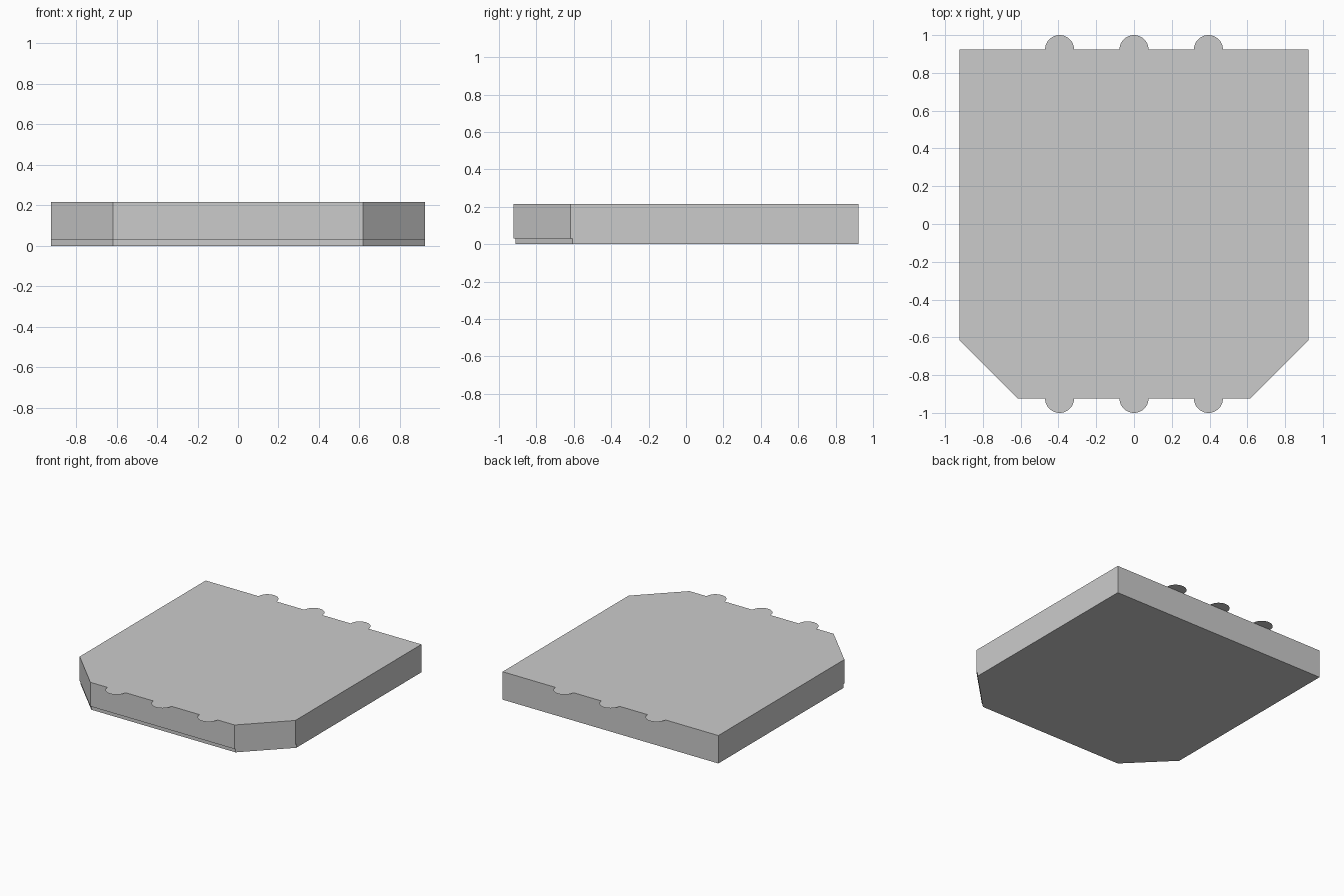
import bpy, bmesh, math

if "Cube" in bpy.data.objects:
    bpy.data.objects.remove(bpy.data.objects["Cube"])

HALF, CUT, TOP, LEDGE = 0.923, 0.617, 0.216, 0.03


def make_object(name, bm):
    mesh = bpy.data.meshes.new(name)
    bm.to_mesh(mesh)
    bm.free()
    obj = bpy.data.objects.new(name, mesh)
    bpy.context.collection.objects.link(obj)
    return obj


def outline(front, corner):
    # Square tile outline with both front corners cut off
    return [(-CUT, front), (CUT, front), (HALF, corner), (HALF, HALF),
            (-HALF, HALF), (-HALF, corner)]


# Tile body: slightly recessed base course, ledge, then the full-size slab
bm = bmesh.new()
levels = [(-0.912, -0.606, 0), (-0.912, -0.606, LEDGE),
          (-HALF, -CUT, LEDGE), (-HALF, -CUT, TOP)]
rings = [[bm.verts.new((x, y, z)) for x, y in outline(f, c)] for f, c, z in levels]
for lower, upper in zip(rings, rings[1:]):
    for i in range(6):
        j = (i + 1) % 6
        quad = (lower[i], lower[j], upper[j], upper[i])
        bm.faces.new(quad)
bm.faces.new(rings[0][::-1])
bm.faces.new(rings[-1])
# Back edge and sides have no ledge, so clean up the zero-area faces there
bmesh.ops.remove_doubles(bm, verts=bm.verts, dist=1e-5)
bmesh.ops.dissolve_degenerate(bm, edges=bm.edges, dist=1e-5)
bmesh.ops.recalc_face_normals(bm, faces=bm.faces)
make_object("tile_body", bm)

# Paper-thin half-round tabs flush with the top, three on each of two edges
R, STEPS = 0.077, 24
for side, label in ((1, "back"), (-1, "front")):
    for n, x in enumerate((-0.394, 0, 0.394)):
        bm = bmesh.new()
        arc = [(x + side * R * math.cos(math.pi * k / STEPS),
                side * (HALF + R * math.sin(math.pi * k / STEPS)), TOP)
               for k in range(STEPS + 1)]
        bm.faces.new([bm.verts.new(p) for p in arc])
        make_object(f"{label}_tab_{n + 1}", bm)
